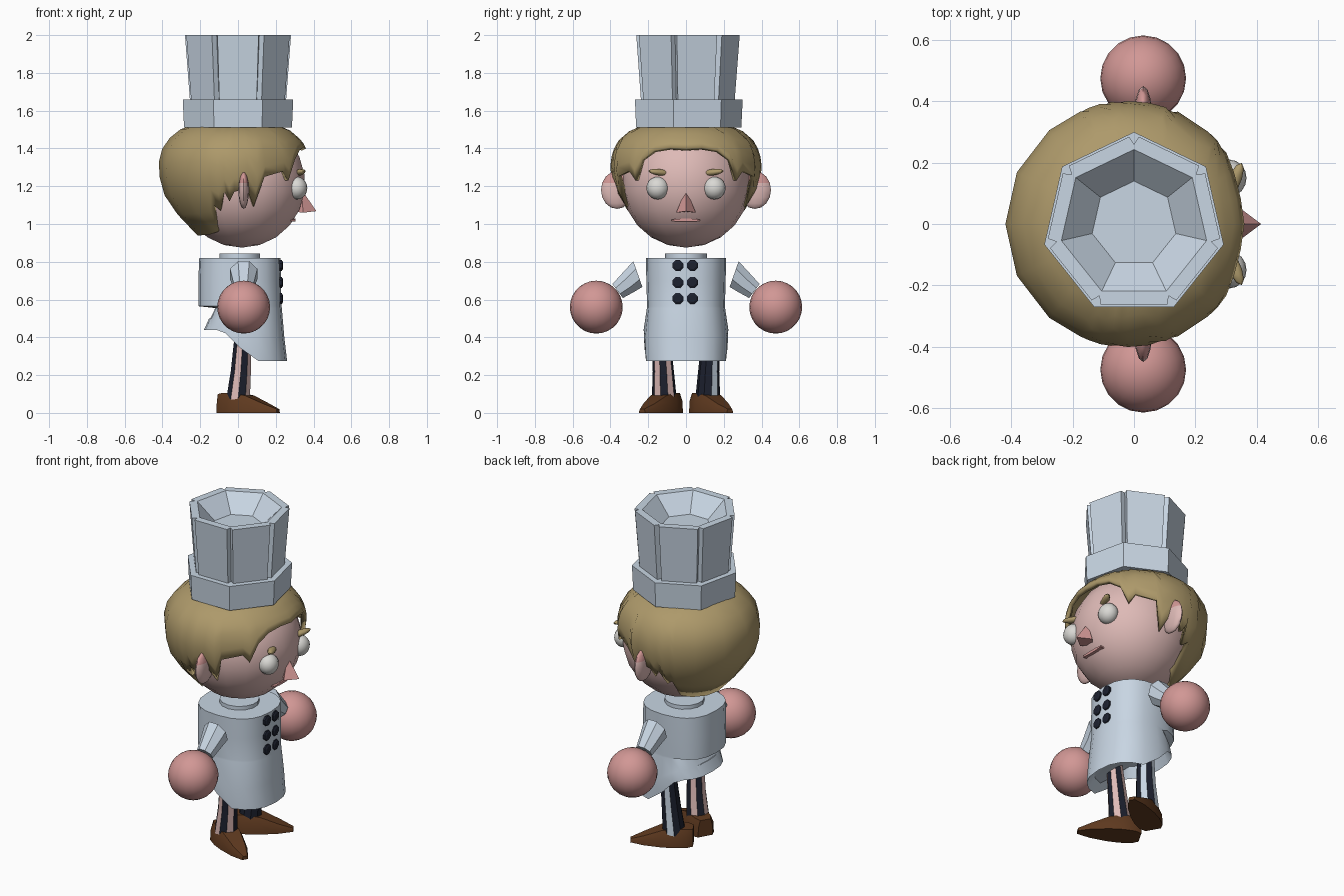
import bpy, bmesh, math
from mathutils import Vector, Matrix

if "Cube" in bpy.data.objects:
    bpy.data.objects.remove(bpy.data.objects["Cube"])


def colour(name, r, g, b):
    m = bpy.data.materials.new(name)
    m.diffuse_color = (r, g, b, 1)
    m.use_nodes = True
    m.node_tree.nodes["Principled BSDF"].inputs["Base Color"].default_value = m.diffuse_color
    return m


WHITE = colour("cloth_white", .58, .67, .77)
HAIR = colour("hair_blond", .42, .32, .145)
SKIN = colour("skin", .73, .49, .47)
PINK = colour("dark_pink", .64, .31, .30)
NAVY = colour("navy", .012, .015, .028)
BROWN = colour("shoe_brown", .115, .042, .014)
EYE = colour("eye_white", .70, .69, .66)


def finish(name, bm, mats, angle=35):
    bmesh.ops.remove_doubles(bm, verts=bm.verts, dist=.0008)
    bmesh.ops.recalc_face_normals(bm, faces=bm.faces)
    me = bpy.data.meshes.new(name)
    bm.to_mesh(me)
    bm.free()
    for m in mats:
        me.materials.append(m)
    ob = bpy.data.objects.new(name, me)
    bpy.context.collection.objects.link(ob)
    if angle:
        bpy.ops.object.select_all(action='DESELECT')
        ob.select_set(True)
        bpy.context.view_layer.objects.active = ob
        bpy.ops.object.shade_smooth_by_angle(angle=math.radians(angle))
    return ob


def loft(name, rings, mats, angle=35, caps=(True, True)):
    bm = bmesh.new()
    vs = [[bm.verts.new(p) for p in r] for r in rings]
    n = len(vs[0])
    for a, b in zip(vs, vs[1:]):
        for i in range(n):
            j = (i + 1) % n
            bm.faces.new((a[i], a[j], b[j], b[i]))
    for ring, c in ((vs[0], caps[0]), (vs[-1], caps[1])):
        if c:
            bm.faces.new(ring)
    return finish(name, bm, mats, angle)


def ball(name, loc, size, mats, seg=16, rows=10, rot=(0, 0, 0)):
    bm = bmesh.new()
    bmesh.ops.create_uvsphere(bm, u_segments=seg, v_segments=rows, radius=1)
    m = Matrix.Translation(loc)
    for a, ax in zip(rot, 'XYZ'):
        m = m @ Matrix.Rotation(a, 4, ax)
    bm.transform(m @ Matrix.Diagonal((*size, 1)))
    return finish(name, bm, mats, 60)


def interp(x, table):
    if x <= table[0][0]:
        return table[0][1]
    for (a, u), (b, v) in zip(table, table[1:]):
        if x <= b:
            return u + (v - u) * (x - a) / (b - a)
    return table[-1][1]


def circle(c, r, n, axis):
    """n-gon of radius r around c, facing along axis, first direction near x"""
    z = Vector(axis).normalized()
    x = (Vector((1, 0, 0)) - z * z.x).normalized()
    y = z.cross(x)
    return [Vector(c) + r * (math.cos(t) * x + math.sin(t) * y)
            for t in (2 * math.pi * (i + .5) / n for i in range(n))]


# Hat: seven sides, a slot at every corner, hollow top
def heptagon(r, z, f=0, depth=0):
    c = [Vector((r * math.cos(a), r * math.sin(a), z))
         for a in (math.pi / 2 + k * 2 * math.pi / 7 for k in range(7))]
    pts = []
    for k in range(7):
        inner = Vector((c[k].x * (1 - depth), c[k].y * (1 - depth), z))
        pts += [c[k].lerp(c[k - 1], f), inner, c[k].lerp(c[(k + 1) % 7], f)]
    return pts


loft("hat_crown", [heptagon(.262, 1.62, .07, .13), heptagon(.292, 2.0, .07, .11),
                   heptagon(.243, 2.0), heptagon(.14, 1.90)], [WHITE], 0)
loft("hat_band", [heptagon(.293, 1.51), heptagon(.30, 1.66), heptagon(.24, 1.66)], [WHITE], 0)

# Head
ball("head", (.02, 0, 1.215), (.34, .34, .34), [SKIN], 18, 11)

# Hair: shell whose lower edge follows a jagged hairline
PROFILE = [(.94, .195), (1.03, .283), (1.12, .357), (1.21, .39), (1.31, .402), (1.38, .39),
           (1.44, .36), (1.50, .29), (1.535, .19), (1.55, 0)]
LINE = [(0, 1.40), (13, 1.405), (26, 1.39), (36, 1.34), (43, 1.23), (49, 1.28), (66, 1.25),
        (72, 1.09), (80, 1.19), (90, 1.17), (94, 1.12), (98, 1.17), (103, 1.07), (109, 1.10),
        (113, .96), (130, .945), (155, .94), (180, .94)]
columns = LINE + [(-a, z) for a, z in reversed(LINE[1:-1])]
rings = []
for i in range(10):
    ring = []
    for a, edge in columns:
        z = 1.55 - (1.55 - edge) * (i / 9) ** 1.7
        r, t = interp(z, PROFILE), math.radians(a)
        ring.append((-.02 + r * math.cos(t), r * math.sin(t), z))
    rings.append(ring)
hair = loft("hair", rings, [HAIR], 40, (False, False))
sol = hair.modifiers.new("thickness", 'SOLIDIFY')
sol.thickness = .025

# Face
for s in (-1, 1):
    side = "left" if s > 0 else "right"
    ball(side + "_eye", (.312, s * .15, 1.19), (.055, .06, .06), [EYE])
    ball(side + "_eyebrow", (.325, s * .137, 1.273), (.022, .068, .017), [HAIR], 10, 6,
         (s * .13, 0, -s * .4))
    ear = ball(side + "_ear", (.03, s * .365, 1.18), (.028, .085, .1), [SKIN, PINK], 12, 8)
    for p in ear.data.polygons:
        p.material_index = int(p.center.z > 1.2)

base = [(.30, 0, 1.065), (.345, .052, 1.06), (.415, 0, 1.068), (.345, -.052, 1.06)]
loft("nose", [base, [(.335, 0, 1.185)] * 4], [PINK], 0, (True, False))
loft("mouth", [[(x, y, 1.02 + h * w) for x, h in ((.275, -1), (.304, -1), (.304, 1), (.275, 1))]
               for y, w in ((-.078, .004), (-.03, .008), (.03, .008), (.075, .004))], [PINK], 0)

# Coat: rounded tube, long in front, stepped and short behind
HEM = [(-.2, .44), (-.09, .44), (-.01, .38), (.05, .275)]


def coat_ring(back, front, half, level):
    ring = []
    for k in range(20):
        t = 2 * math.pi * k / 20
        c, s = math.cos(t), math.sin(t)
        px = math.copysign(abs(c) ** .8, c)
        py = math.copysign(abs(s) ** .8, s)
        x = px * (front if c > 0 else back) + .01
        z = level if level > .5 else .56 + (interp(x, HEM) - .56) * (1 - level)
        ring.append((x, py * half, z))
    return ring


lining = [(x * .85, y * .85, z + .06) for x, y, z in coat_ring(.19, .25, .22, 0)]
loft("coat", [coat_ring(.215, .215, .212, .82), coat_ring(.22, .218, .21, .70),
              coat_ring(.22, .22, .206, .565), coat_ring(.13, .222, .207, .555),
              coat_ring(.16, .235, .224, .45), coat_ring(.19, .25, .22, 0), lining], [WHITE], 40)
loft("collar", [circle((.01, 0, z), .11, 14, (0, 0, 1)) for z in (.79, .843)], [WHITE])

# Double row of buttons
for y in (-.043, .034):
    for z in (.78, .69, .605):
        loft("button", [circle((x, y, z), r, 8, (1, 0, .001))
                        for x, r in ((.19, .031), (.232, .031), (.238, .02))], [NAVY], 0)

# Arms, legs and feet, one per side
for s in (-1, 1):
    side = "left" if s > 0 else "right"
    path = [(.255, .735, .078, -.35), (.31, .685, .062, -.9), (.362, .645, .05, -.75)]
    loft(side + "_sleeve", [circle((.03, s * y, z), r, 8, (0, s, slope))
                            for y, z, r, slope in path], [WHITE], 20)
    ball(side + "_hand", (.03, s * .475, .56), (.14, .14, .14), [PINK], 20, 14)

    leg = loft(side + "_leg", [circle((x, s * y, z), r, 10, (0, 0, 1)) for x, y, z, r in
                               ((0, .115, .07, .066), (.015, .12, .22, .056),
                                (.03, .135, .46, .045))], [NAVY, SKIN, WHITE], 0)
    for p in leg.data.polygons:
        n = p.normal
        k = round(math.degrees(math.atan2(n.y, n.x)) / 36)
        if s < 0:
            p.material_index = k % 2
        elif n.y > .5 and k % 2:
            p.material_index = 2

    # Pointed shoe turned outwards
    rings = []
    turn = s * math.radians(30)
    for u, w, h in ((-.105, .045, .10), (-.07, .068, .105), (0, .075, .105), (.07, .07, .092),
                    (.17, .05, .05), (.245, .018, .02)):
        pts = [(-w, 0), (w, 0), (w * .95, h * .6), (w * .7, h), (-w * .7, h), (-w * .95, h * .6)]
        rings.append([(u * math.cos(turn) - v * math.sin(turn),
                       s * .11 + u * math.sin(turn) + v * math.cos(turn), z) for v, z in pts])
    loft(side + "_shoe", rings, [BROWN], 35)
